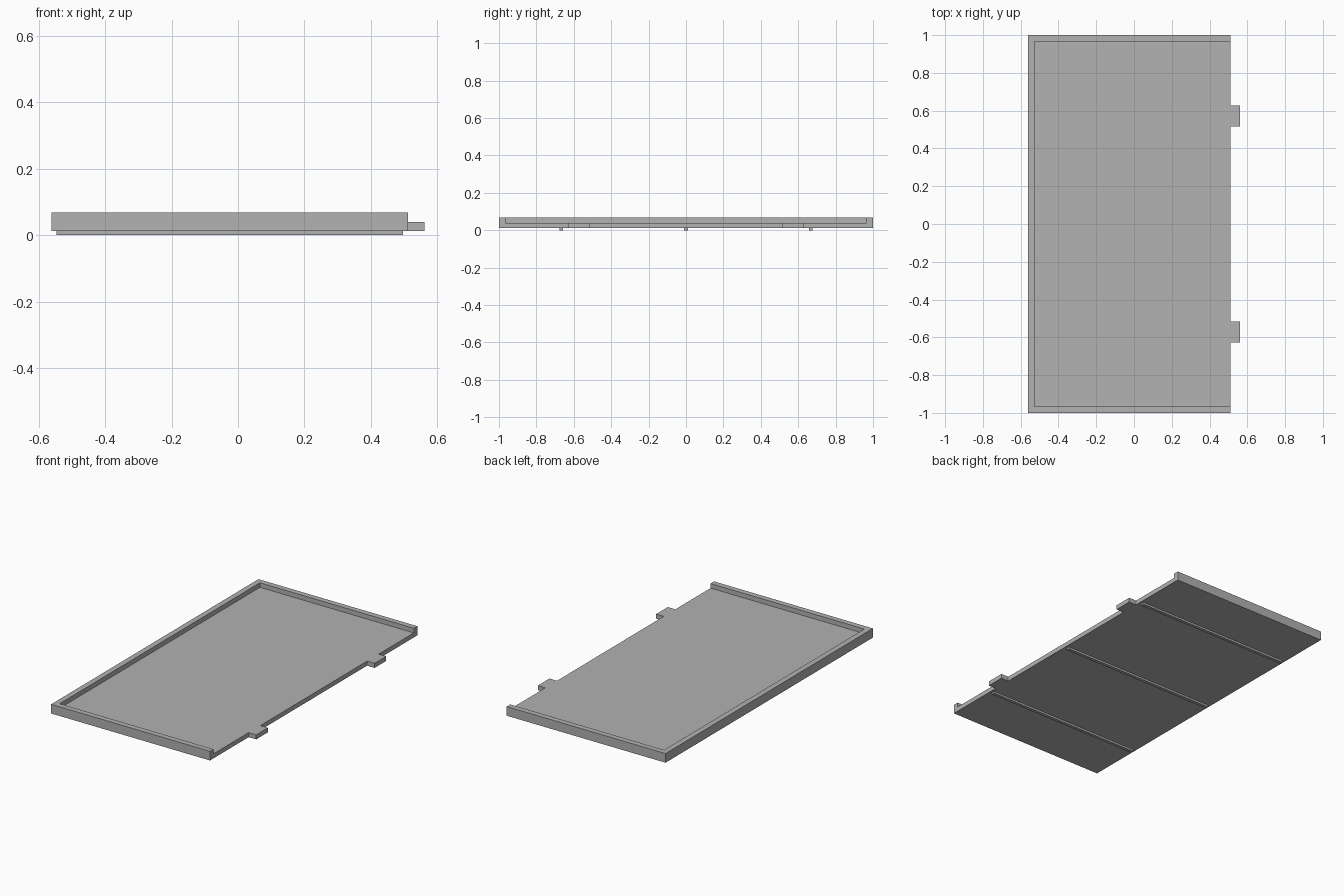
import bpy
import bmesh

cube = bpy.data.objects.get("Cube")
if cube:
    bpy.data.objects.remove(cube, do_unlink=True)

# Single plain grey material
grey = bpy.data.materials.new("plain grey")
grey.use_nodes = True
colour = (0.445, 0.445, 0.445, 1)
grey.diffuse_color = colour
grey.node_tree.nodes["Principled BSDF"].inputs["Base Color"].default_value = colour


def extrude_outline(name, outline, bottom, top):
    """Make a solid by raising a flat outline from bottom to top."""
    bm = bmesh.new()
    face = bm.faces.new([bm.verts.new((x, y, bottom)) for x, y in outline])
    raised = bmesh.ops.extrude_face_region(bm, geom=[face], use_keep_orig=True)
    verts = [v for v in raised["geom"] if isinstance(v, bmesh.types.BMVert)]
    bmesh.ops.translate(bm, verts=verts, vec=(0, 0, top - bottom))
    bmesh.ops.recalc_face_normals(bm, faces=bm.faces)
    mesh = bpy.data.meshes.new(name)
    bm.to_mesh(mesh)
    bm.free()
    mesh.materials.append(grey)
    obj = bpy.data.objects.new(name, mesh)
    bpy.context.collection.objects.link(obj)
    return obj


BACK_X, OPEN_X, TAB_X = -0.562, 0.511, 0.562
HALF_Y, WALL = 1.0, 0.034
TAB_IN, TAB_OUT = 0.515, 0.627
UNDER, FLOOR, RIM = 0.012, 0.04, 0.068

# Floor with two tabs on the open edge
half = [(BACK_X, HALF_Y), (OPEN_X, HALF_Y), (OPEN_X, TAB_OUT),
        (TAB_X, TAB_OUT), (TAB_X, TAB_IN), (OPEN_X, TAB_IN)]
outline = half + [(x, -y) for x, y in reversed(half)]
extrude_outline("tray_floor", outline, UNDER, FLOOR)

# Raised rim on three sides
half = [(BACK_X, HALF_Y), (OPEN_X, HALF_Y),
        (OPEN_X, HALF_Y - WALL), (BACK_X + WALL, HALF_Y - WALL)]
outline = half + [(x, -y) for x, y in reversed(half)]
extrude_outline("tray_rim", outline, FLOOR, RIM)

# Thin ribs across the underside
for label, y in (("front", -0.667), ("middle", 0), ("back", 0.667)):
    x0, x1, w = -0.547, 0.497, 0.01
    extrude_outline(label + "_rib",
                    [(x0, y - w), (x1, y - w), (x1, y + w), (x0, y + w)],
                    0, UNDER)
